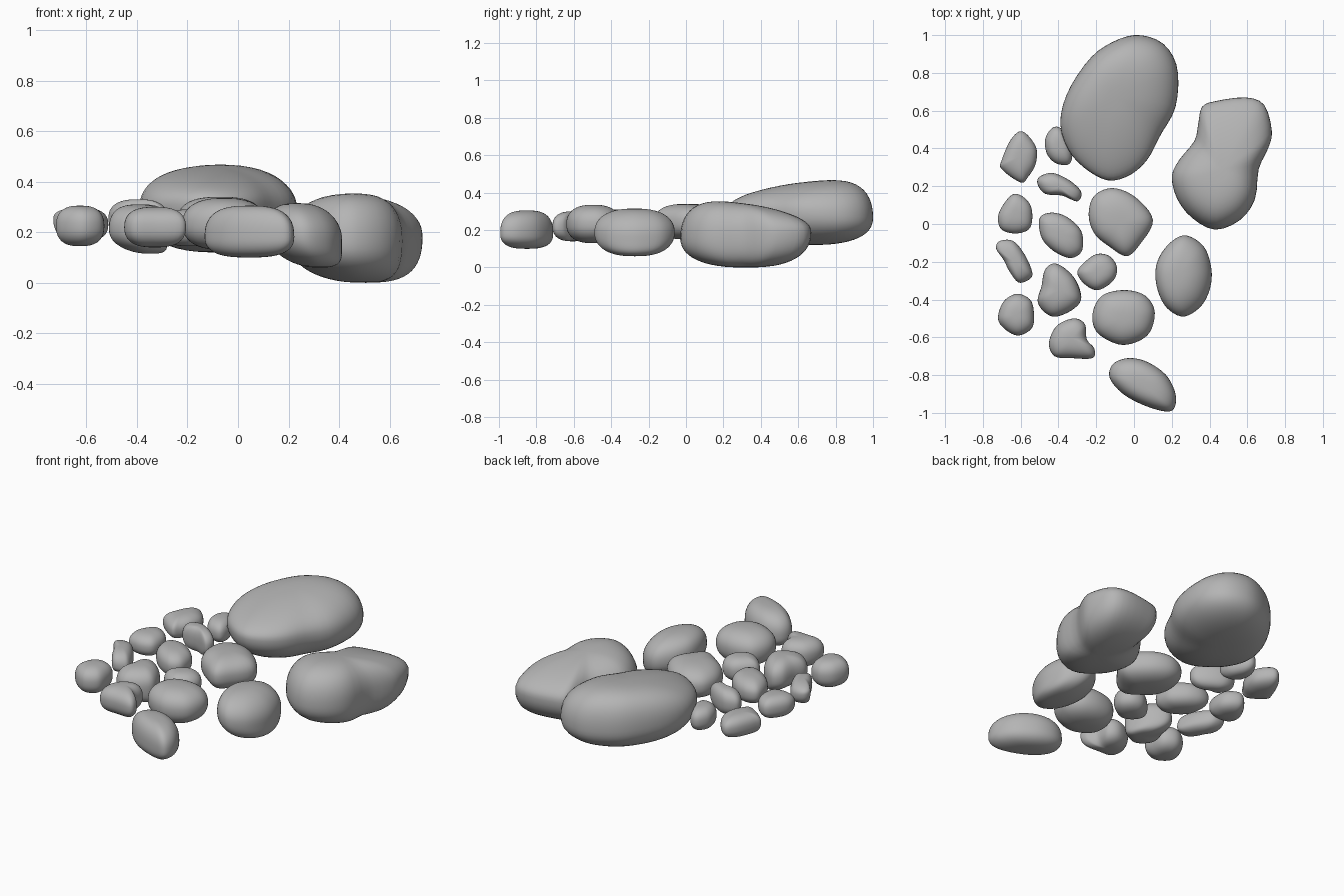
import bpy
import bmesh
import math

cube = bpy.data.objects.get("Cube")
if cube:
    bpy.data.objects.remove(cube, do_unlink=True)

# One plain stone colour
stone = bpy.data.materials.new("grey_stone")
stone.use_nodes = True
stone_colour = (0.46, 0.46, 0.46, 1)
stone.diffuse_color = stone_colour
shader = stone.node_tree.nodes["Principled BSDF"]
shader.inputs["Base Color"].default_value = stone_colour
shader.inputs["Roughness"].default_value = 0.8


def outline_point(points, turn):
    """Point on a smooth closed curve through the plan points (hundredths)."""
    count = len(points)
    place = turn % 1 * count
    index = int(place)
    t = place - index
    corners = (points[(index + step) % count] for step in (-1, 0, 1, 2))
    result = []
    for a, b, c, d in zip(*corners):
        curve = 2 * b + (c - a) * t
        curve += (2 * a - 5 * b + 4 * c - d) * t ** 2
        curve += (3 * b - a - 3 * c + d) * t ** 3
        result.append(curve / 200)
    return result


def soft_power(value, power):
    return math.copysign(abs(value) ** power, value)


def rock(name, low, high, outline, middle=0.5, tilt=(0, 0), top_slope=(0, 0),
         crown=(0, 0), base=(0, 0), fullness=0.74):
    """Rounded stone from a plan outline; crown and base can sit off centre."""
    points = list(zip(outline[::2], outline[1::2]))
    centre = [(min(axis) + max(axis)) / 200 for axis in zip(*points)]
    girdle = low + (high - low) * middle
    bm = bmesh.new()
    bmesh.ops.create_uvsphere(bm, u_segments=48, v_segments=28, radius=1)
    for vert in bm.verts:
        x, y, z = vert.co
        edge = outline_point(points, math.atan2(y, x) / math.tau)
        spread = soft_power(min(1, math.hypot(x, y)), fullness)
        dx, dy = ((e - c) * spread for e, c in zip(edge, centre))
        rise = soft_power(z, fullness + 0.1)
        rise *= (high - girdle) if z > 0 else (girdle - low)
        # the girdle leans, and the upper face has its own slope
        lean = (dx * tilt[0] + dy * tilt[1]) * (1 - abs(z))
        lean += (dx * top_slope[0] + dy * top_slope[1]) * max(z, 0)
        shift = crown if z > 0 else base
        vert.co = (centre[0] + dx + shift[0] * z * z,
                   centre[1] + dy + shift[1] * z * z,
                   girdle + rise + lean)
    for face in bm.faces:
        face.smooth = True
    mesh = bpy.data.meshes.new(name)
    bm.to_mesh(mesh)
    bm.free()
    mesh.materials.append(stone)
    obj = bpy.data.objects.new(name, mesh)
    bpy.context.collection.objects.link(obj)


# Two large boulders
rock("back_boulder", 0.12, 0.46,
     (22, 62, 23, 82, 16, 95, 3, 100, -10, 97, -23, 88, -35, 70, -39, 53,
      -34, 38, -24, 28, -13, 23, -2, 26, 7, 34, 14, 47),
     tilt=(0, -0.06), top_slope=(0, 0.1), crown=(-0.02, 0.05), base=(0, 0.04),
     fullness=0.8)
rock("left_boulder", 0, 0.345,
     (71, 40, 73, 49, 69, 63, 59, 67, 43, 65, 36, 62, 34, 53, 32, 44, 24, 34,
      20, 25, 23, 13, 31, 3, 43, -3, 56, 2, 64, 13, 66, 29),
     tilt=(0, 0.04), top_slope=(0, -0.12), crown=(0, -0.03), base=(0.04, 0),
     fullness=0.78)

# Medium stones
rock("left_stone", 0.06, 0.315,
     (41, -24, 37, -12, 27, -6, 18, -11, 12, -21, 12, -33, 17, -44, 26, -49,
      35, -44, 40, -35), tilt=(-0.15, 0), crown=(-0.03, 0), base=(0.06, 0),
     fullness=0.8)
rock("front_stone", 0.1, 0.305,
     (22, -90, 17, -80, 7, -73, -3, -71, -11, -74, -13, -81, -7, -89, 3, -95,
      15, -99, 21, -98), middle=0.4, fullness=0.7)
rock("middle_stone", 0.15, 0.34,
     (10, 2, 1, 14, -11, 19, -21, 15, -24, 5, -21, -5, -13, -12, -4, -17, 3, -11))
rock("middle_front_stone", 0.13, 0.335,
     (11, -47, 6, -38, -5, -35, -17, -38, -22, -48, -19, -58, -6, -64, 7, -59),
     fullness=0.78)

# Inner row of small stones
rock("inner_back_pebble", 0.17, 0.305,
     (-33, 40, -38, 50, -43, 51, -47, 45, -46, 37, -41, 32, -34, 32))
rock("inner_flat_pebble", 0.18, 0.33,
     (-28, 17, -34, 23, -43, 27, -50, 25, -51, 21, -47, 16, -38, 15, -30, 12))
rock("inner_middle_pebble", 0.16, 0.31,
     (-27, -8, -29, -2, -36, 4, -44, 6, -50, 3, -49, -7, -43, -14, -34, -18, -28, -15))
rock("inner_round_pebble", 0.145, 0.29,
     (-9, -23, -13, -17, -20, -16, -27, -21, -30, -26, -26, -32, -19, -35, -11, -30))
rock("inner_large_pebble", 0.115, 0.31,
     (-28, -39, -32, -28, -41, -21, -47, -24, -49, -33, -51, -41, -47, -47,
      -41, -49, -32, -45), base=(0.05, 0))
rock("inner_front_pebble", 0.14, 0.3,
     (-21, -66, -25, -61, -26, -53, -32, -50, -41, -54, -45, -63, -42, -70,
      -33, -71, -22, -71))

# Outer row of small stones
rock("outer_back_pebble", 0.165, 0.295,
     (-52, 32, -52, 41, -59, 49, -65, 45, -70, 34, -70, 29, -60, 22, -56, 25))
rock("outer_middle_pebble", 0.165, 0.295,
     (-54, 7, -57, 13, -63, 16, -68, 12, -72, 4, -70, -3, -62, -5, -55, -2))
rock("outer_thin_pebble", 0.17, 0.295,
     (-54, -25, -58, -16, -64, -9, -71, -9, -73, -13, -69, -19, -66, -25,
      -61, -31, -55, -29), tilt=(-0.2, 0))
rock("outer_front_pebble", 0.145, 0.305,
     (-53, -47, -55, -40, -62, -37, -69, -41, -72, -50, -68, -56, -61, -59, -54, -55))
